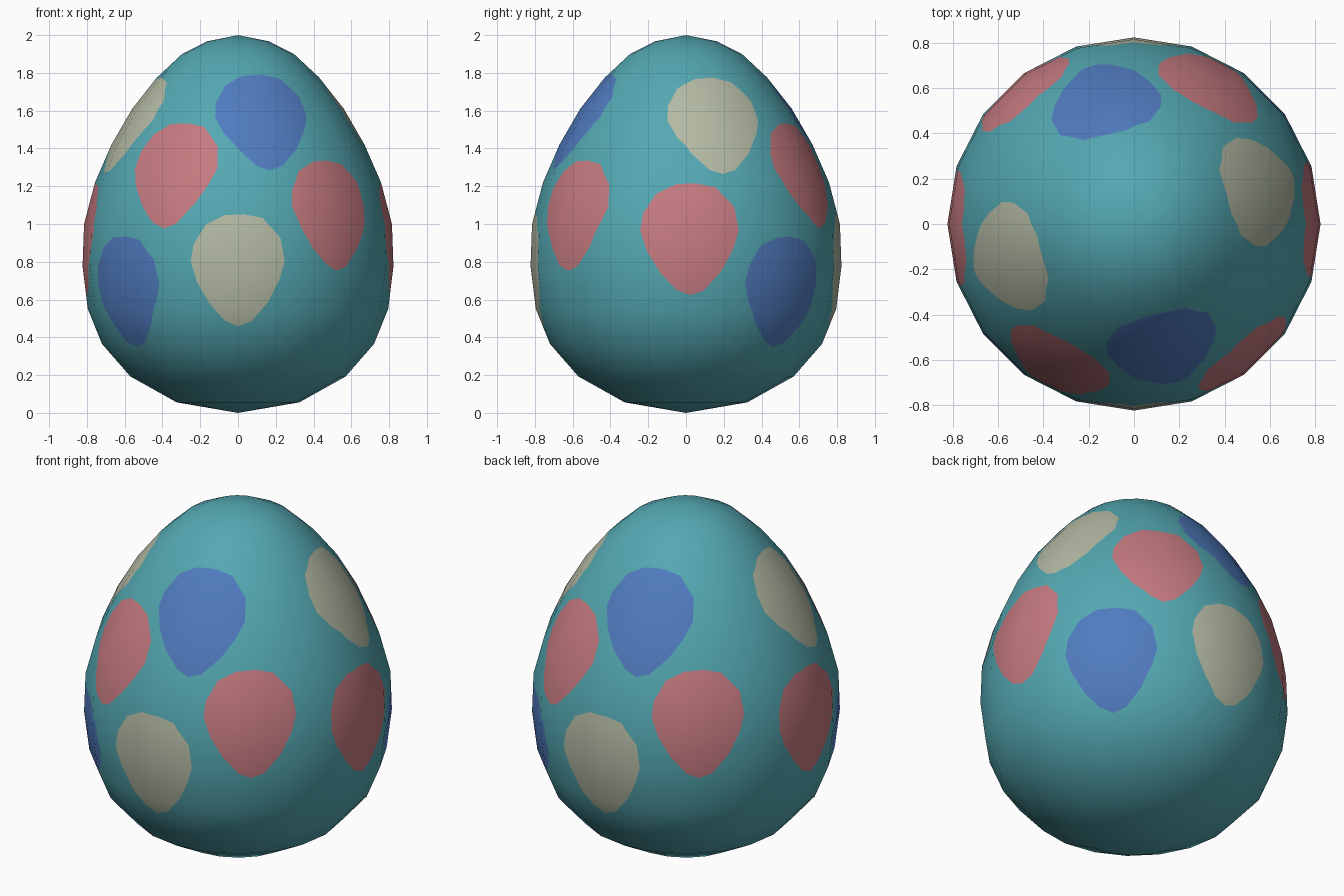
import bpy, bmesh, math
from mathutils import Vector

if "Cube" in bpy.data.objects:
    bpy.data.objects.remove(bpy.data.objects["Cube"])

SIDES = 20
# Egg profile from bottom pole to top pole: (radius, height)
PROFILE = [(0, 0), (.325, .056), (.57, .193), (.72, .365), (.795, .55), (.823, .775),
           (.815, 1.0), (.757, 1.22), (.67, 1.42), (.56, 1.61), (.43, 1.775),
           (.296, 1.9), (.164, 1.967), (0, 2)]
# Spot outline in its own plane, wide at the top with a blunt tip below
SPOT = [(-.07, .285), (-.17, .235), (-.235, .13), (-.25, .04), (-.217, -.07),
        (-.15, -.185), (-.07, -.275), (0, -.305), (.07, -.28), (.16, -.175),
        (.22, -.055), (.247, .04), (.225, .165), (.13, .27), (.03, .29)]
RED, BLUE, CREAM = 1, 2, 3
# Each spot: colour, azimuth in degrees, height, width factor; repeated half a turn round
SPOTS = [(CREAM, 270, .76, 1), (RED, 1.5, .93, 1.05), (RED, 241, 1.275, 1),
         (RED, 310, 1.06, 1), (BLUE, 283.5, 1.56, 1), (BLUE, 221, .64, 1),
         (CREAM, 15.5, 1.54, 1)]


def material(name, rgb):
    mat = bpy.data.materials.new(name)
    lin = [((c / 255 + .055) / 1.055) ** 2.4 for c in rgb]
    mat.diffuse_color = (*lin, 1)
    mat.use_nodes = True
    mat.node_tree.nodes["Principled BSDF"].inputs["Base Color"].default_value = mat.diffuse_color
    return mat


def profile_normal(i):
    """Outward (radial, vertical) direction at a profile point."""
    if i in (0, len(PROFILE) - 1):
        return Vector((0, -1 if i == 0 else 1))
    total = Vector((0, 0))
    for a, b in ((i - 1, i), (i, i + 1)):
        d = Vector(PROFILE[b]) - Vector(PROFILE[a])
        total += Vector((d.y, -d.x)).normalized()
    return total.normalized()


NORMALS = [profile_normal(i) for i in range(len(PROFILE))]


def egg_at(z):
    """Radius and smooth profile normal at a height."""
    for i in range(len(PROFILE) - 1):
        (r0, z0), (r1, z1) = PROFILE[i], PROFILE[i + 1]
        if z <= z1 + 1e-6:
            t = min(1, max(0, (z - z0) / (z1 - z0)))
            return r0 + (r1 - r0) * t, NORMALS[i].lerp(NORMALS[i + 1], t).normalized()
    return 0, NORMALS[-1]


def surface(angle, z):
    """Point and outward normal on the egg."""
    r, n = egg_at(z)
    c, s = math.cos(angle), math.sin(angle)
    return Vector((r * c, r * s, z)), Vector((n.x * c, n.x * s, n.y))


# Egg shell: rings joined by quads, fans at the poles
bm = bmesh.new()
bottom = bm.verts.new((0, 0, 0))
top = bm.verts.new((0, 0, 2))
rings = []
for r, z in PROFILE[1:-1]:
    rings.append([bm.verts.new((r * math.cos(math.tau * k / SIDES),
                                r * math.sin(math.tau * k / SIDES), z))
                  for k in range(SIDES)])
for k in range(SIDES):
    m = (k + 1) % SIDES
    bm.faces.new((bottom, rings[0][m], rings[0][k]))
    bm.faces.new((top, rings[-1][k], rings[-1][m]))
    for lo, hi in zip(rings, rings[1:]):
        bm.faces.new((lo[k], lo[m], hi[m], hi[k]))
bm.normal_update()


def cut_spot(colour, azimuth, z, width):
    """Cut a spot outline into the shell and colour the faces inside it."""
    a = math.radians(azimuth)
    centre, out = surface(a, z)
    right = Vector((-math.sin(a), math.cos(a), 0))
    up = out.cross(right)
    pts = [centre + right * x * width + up * y for x, y in SPOT]

    def inside(face, planes):
        c = face.calc_center_median()
        return (c - centre).dot(out) > -.3 and all((c - p).dot(n) < 0 for p, n in planes)

    planes = []
    for p, q in zip(pts, pts[1:] + pts[:1]):
        n = (q - p).cross(out).normalized()
        if (centre - p).dot(n) > 0:
            n.negate()
        region = [f for f in bm.faces if inside(f, planes)]
        edges = {e for f in region for e in f.edges}
        verts = {v for f in region for v in f.verts}
        bmesh.ops.bisect_plane(bm, geom=region + list(edges) + list(verts),
                               dist=1e-5, plane_co=p, plane_no=n)
        planes.append((p, n))
    for f in bm.faces:
        if inside(f, planes):
            f.material_index = colour


for colour, azimuth, z, width in SPOTS:
    for turn in (0, 180):
        cut_spot(colour, azimuth + turn, z, width)

for f in bm.faces:
    f.smooth = True
mesh = bpy.data.meshes.new("egg")
bm.to_mesh(mesh)
bm.free()

# Shell and spot colours
for name, rgb in (("teal shell", (84, 168, 178)), ("rose spots", (197, 122, 128)),
                  ("blue spots", (80, 123, 191)), ("cream spots", (180, 186, 164))):
    mesh.materials.append(material(name, rgb))

# Smooth rounded shading across the cut faces
mesh.normals_split_custom_set_from_vertices(
    [surface(math.atan2(v.co.y, v.co.x), v.co.z)[1] for v in mesh.vertices])

egg = bpy.data.objects.new("egg", mesh)
bpy.context.collection.objects.link(egg)
